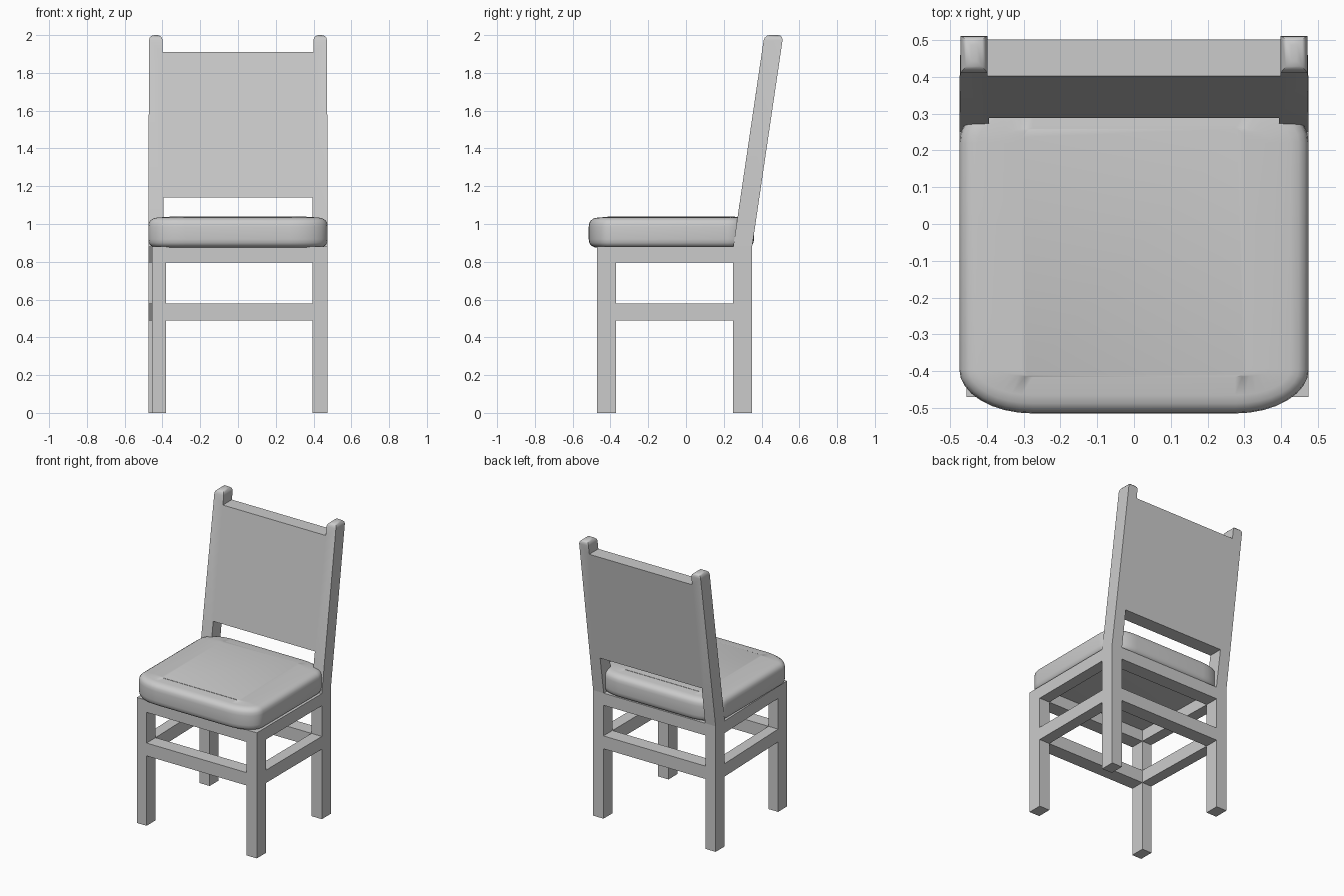
import bpy, bmesh
from math import radians, cos, sin, pi

if "Cube" in bpy.data.objects:
    bpy.data.objects.remove(bpy.data.objects["Cube"])


def finish(name, bm, angle=None):
    bmesh.ops.recalc_face_normals(bm, faces=bm.faces)
    me = bpy.data.meshes.new(name)
    bm.to_mesh(me)
    bm.free()
    ob = bpy.data.objects.new(name, me)
    bpy.context.collection.objects.link(ob)
    if angle:
        bpy.ops.object.select_all(action='DESELECT')
        ob.select_set(True)
        bpy.context.view_layer.objects.active = ob
        bpy.ops.object.shade_smooth_by_angle(angle=radians(angle))
    return ob


def weld_cells(cells):
    """Join six-sided cells into one clean shell; faces shared by two cells vanish."""
    bm = bmesh.new()
    verts, faces = {}, {}
    for low, high in cells:
        keys = [tuple(round(c, 5) for c in p) for p in (*low, *high)]
        for k in keys:
            if k not in verts:
                verts[k] = bm.verts.new(k)
        quads = [(3, 2, 1, 0), (4, 5, 6, 7)] + [(i, (i + 1) % 4, (i + 1) % 4 + 4, i + 4) for i in range(4)]
        for q in quads:
            ks = [keys[i] for i in q]
            fs = frozenset(ks)
            if fs in faces:
                del faces[fs]
            else:
                faces[fs] = ks
    for ks in faces.values():
        bm.faces.new([verts[k] for k in ks])
    bmesh.ops.recalc_face_normals(bm, faces=bm.faces)
    bmesh.ops.dissolve_limit(bm, angle_limit=radians(1), verts=bm.verts, edges=bm.edges)
    return bm


# Legs, aprons and stretchers: plan outlines stacked between height levels
def rect(x0, x1, y0, y1):
    return [(x0, y0), (x1, y0), (x1, y1), (x0, y1)]


fl = rect(-0.455, -0.38, -0.47, -0.37)
fr = rect(0.395, 0.475, -0.47, -0.37)
bl = rect(-0.475, -0.395, 0.25, 0.35)
br = rect(0.395, 0.475, 0.25, 0.35)
legs = [fl, fr, bl, br]
rails = [
    [fl[1], fr[0], fr[3], fl[2]],
    [bl[1], br[0], br[3], bl[2]],
    [fl[3], fl[2], bl[1], bl[0]],
    [fr[3], fr[2], br[1], br[0]],
]
levels = [0, 0.49, 0.58, 0.795, 0.88]
cells = []
for i, (z0, z1) in enumerate(zip(levels, levels[1:])):
    for plan in legs + (rails if i in (1, 3) else []):
        cells.append(([(x, y, z0) for x, y in plan], [(x, y, z1) for x, y in plan]))
finish("leg_frame", weld_cells(cells))


# Backrest: two leaning posts with a flush panel between them
def back_section(col, z):
    t = (z - 0.88) / 1.12
    y = 0.25 + 0.165 * t
    inner, outer = 0.393 + 0.006 * t, 0.475 - 0.004 * t
    xs = [-outer, -inner, inner, outer]
    return [(x, yy, z) for x, yy in rect(xs[col], xs[col + 1], y, y + 0.1)]


levels = [0.88, 1.14, 1.91, 2.0]
cells = []
for i, (z0, z1) in enumerate(zip(levels, levels[1:])):
    for col in ((0, 1, 2) if i == 1 else (0, 2)):
        cells.append((back_section(col, z0), back_section(col, z1)))
bm = weld_cells(cells)
tips = [e for e in bm.edges if all(v.co.z > 1.99 for v in e.verts)]
bmesh.ops.bevel(bm, geom=tips, offset=0.028, segments=3, profile=0.5, affect='EDGES')
finish("backrest", bm, 40)


# Cushion: rounded-rectangle rings lofted through a pillow profile
def outline(inset, z, n=8):
    pts = []
    for k, (sx, cy, ry) in enumerate([(1, 0.22, 0.14), (-1, 0.22, 0.14), (-1, -0.395, 0.12), (1, -0.395, 0.12)]):
        for j in range(n + 1):
            a = (k + j / n) * pi / 2
            x = sx * 0.275 + (0.2 - inset) * cos(a)
            y = cy + (ry - min(inset, 0.1)) * sin(a)
            pts.append((x, y, z))
    return pts


profile = [(0.06, 0.875), (0.03, 0.877), (0.012, 0.886), (0.003, 0.9), (0, 0.92), (0, 0.985),
           (0.003, 1.005), (0.011, 1.019), (0.027, 1.03), (0.05, 1.034), (0.1, 1.038), (0.17, 1.04)]
bm = bmesh.new()
rings = [[bm.verts.new(p) for p in outline(d, z)] for d, z in profile]
for a, b in zip(rings, rings[1:]):
    for i in range(len(a)):
        j = (i + 1) % len(a)
        bm.faces.new((a[i], a[j], b[j], b[i]))
bm.faces.new(rings[0][::-1])
bm.faces.new(rings[-1])
finish("seat_cushion", bm, 50)
